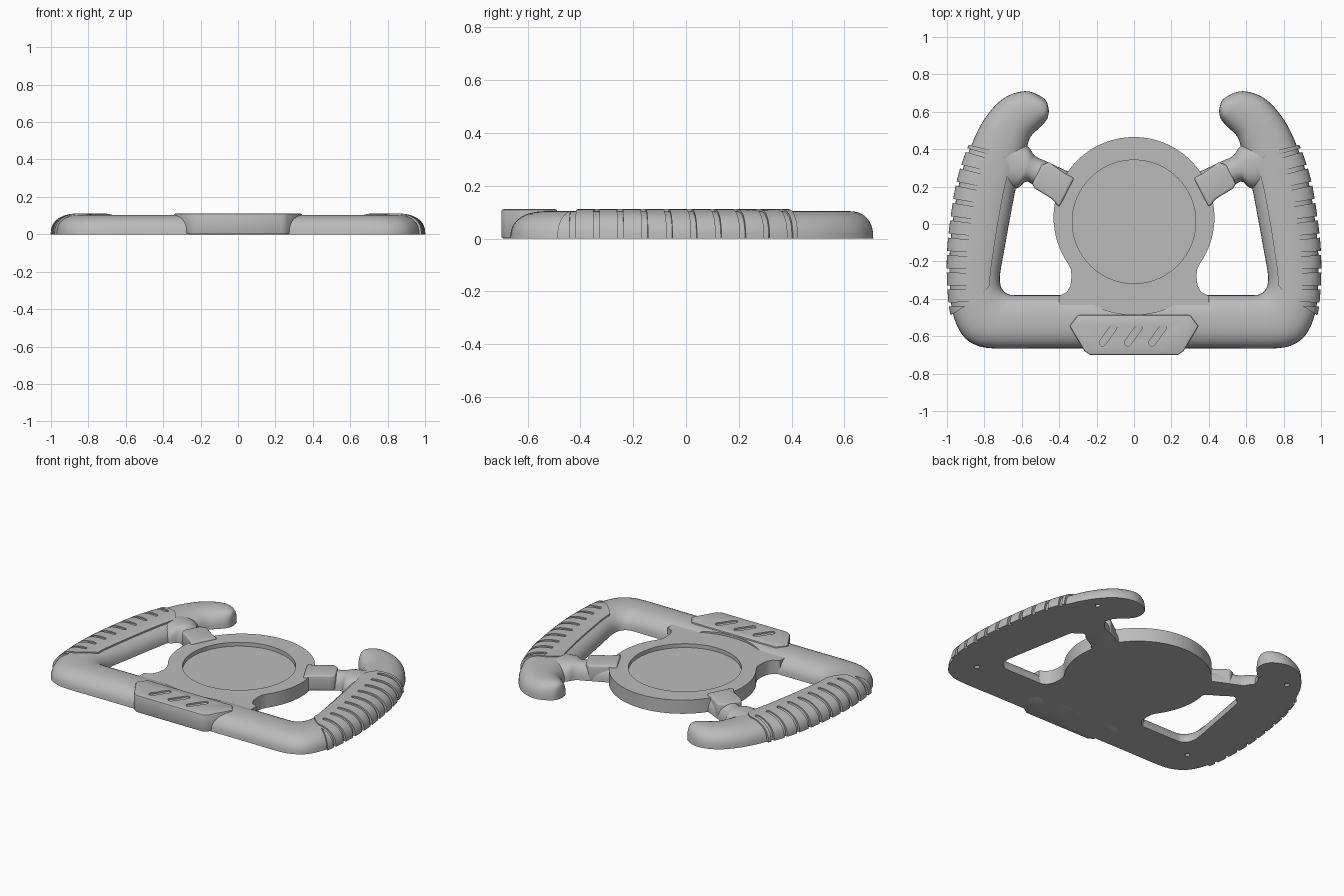
import bpy, bmesh, math
from mathutils import Vector

if "Cube" in bpy.data.objects:
    bpy.data.objects.remove(bpy.data.objects["Cube"])

grey = bpy.data.materials.new("plain_grey")
grey.use_nodes = True
COLOUR = (0.5, 0.5, 0.5, 1)
grey.diffuse_color = COLOUR
grey.node_tree.nodes["Principled BSDF"].inputs["Base Color"].default_value = COLOUR

RIM_H, HUB_H, STEPS, POWER = 0.104, 0.088, 8, 2.4


def finish(name, bm):
    bmesh.ops.recalc_face_normals(bm, faces=bm.faces)
    mesh = bpy.data.meshes.new(name)
    bm.to_mesh(mesh)
    bm.free()
    mesh.materials.append(grey)
    obj = bpy.data.objects.new(name, mesh)
    bpy.context.collection.objects.link(obj)
    return obj


def prism(name, outlines, low, high):
    """Extrude one or more flat outlines between two heights."""
    bm = bmesh.new()
    for outline in outlines:
        face = bm.faces.new([bm.verts.new((x, y, low)) for x, y in outline])
        top = bmesh.ops.extrude_face_region(bm, geom=[face])["geom"]
        verts = [v for v in top if isinstance(v, bmesh.types.BMVert)]
        bmesh.ops.translate(bm, verts=verts, vec=(0, 0, high - low))
    return finish(name, bm)


def sweep(name, rows):
    """Skin a solid through rows of points."""
    bm = bmesh.new()
    rings = [[bm.verts.new(p) for p in row] for row in rows]
    for a, b in zip(rings, rings[1:]):
        for i in range(len(a)):
            j = (i + 1) % len(a)
            bm.faces.new((a[i], a[j], b[j], b[i]))
    bm.faces.new(rings[0])
    bm.faces.new(rings[-1])
    return finish(name, bm)


def section(station, height, u_min=-1.0, grow_u=1.0, grow_z=1.0, count=18):
    """Flat-bottomed rounded section between an outer and an inner edge point."""
    outer, inner = Vector(station[:2]), Vector(station[2:])
    mid, half = (outer + inner) / 2, (outer - inner) / 2
    narrow = 1 - min(half.length / 0.11, 1)
    h = height * math.sqrt(1 - narrow ** 2) * grow_z
    end = math.acos(math.copysign(abs(u_min) ** (POWER / 2), u_min))
    pts = []
    for k in range(count + 1):
        a = end * k / count
        u = math.copysign(abs(math.cos(a)) ** (2 / POWER), math.cos(a))
        p = mid + half * u * grow_u
        pts.append((p.x, p.y, h * abs(math.sin(a)) ** (2 / POWER)))
    if u_min > -1:
        pts.append((p.x, p.y, 0))
    return pts


def smooth_path(pts):
    """Catmull-Rom refinement of a list of stations."""
    out = []
    for i in range(len(pts) - 1):
        p0, p1, p2, p3 = (pts[max(0, min(len(pts) - 1, i + d))] for d in (-1, 0, 1, 2))
        for s in range(STEPS):
            t = s / STEPS
            out.append([0.5 * (2 * b + (c - a) * t + (2 * a - 5 * b + 4 * c - d) * t * t
                               + (3 * b - a - 3 * c + d) * t ** 3)
                        for a, b, c, d in zip(p0, p1, p2, p3)])
    return out + [list(pts[-1])]


def circle(x, y, r, n=96):
    return [(x + r * math.cos(math.tau * k / n), y + r * math.sin(math.tau * k / n)) for k in range(n)]


def capsule(x, y, angle, length, r):
    """Slot outline starting at x, y and running along an angle."""
    out = []
    for k in range(18):
        a = math.pi * (k % 9) / 8 + (math.pi / 2 if k < 9 else -math.pi / 2) + angle
        d = 0 if k < 9 else length
        out.append((x + d * math.cos(angle) + r * math.cos(a), y + d * math.sin(angle) + r * math.sin(a)))
    return out


def apply(obj, kind, **settings):
    mod = obj.modifiers.new(kind.lower(), kind)
    for key, value in settings.items():
        setattr(mod, key, value)
    bpy.context.view_layer.objects.active = obj
    bpy.ops.object.modifier_apply(modifier=mod.name)


def cut(obj, cutter):
    apply(obj, 'BOOLEAN', operation='DIFFERENCE', solver='EXACT', object=cutter)
    bpy.data.objects.remove(cutter)


def bevel(obj, width, segments=2):
    apply(obj, 'BEVEL', width=width, segments=segments, limit_method='ANGLE', angle_limit=0.7)


# Rim: outer and inner edge points from horn tip to the middle of the lower bar
half_rim = smooth_path([
    (0.455, 0.61, 0.455, 0.60), (0.48, 0.67, 0.465, 0.56), (0.58, 0.71, 0.50, 0.52),
    (0.70, 0.67, 0.55, 0.47), (0.80, 0.56, 0.57, 0.42), (0.87, 0.42, 0.59, 0.35),
    (0.93, 0.24, 0.63, 0.20), (0.965, 0.04, 0.665, 0.02), (0.985, -0.15, 0.69, -0.12),
    (0.985, -0.33, 0.715, -0.26), (0.968, -0.48, 0.715, -0.32), (0.92, -0.59, 0.70, -0.355),
    (0.85, -0.645, 0.675, -0.374), (0.75, -0.665, 0.64, -0.38), (0.5, -0.665, 0.5, -0.38),
    (0, -0.665, 0, -0.38)])
stations = half_rim + [(-a, b, -c, d) for a, b, c, d in reversed(half_rim[:-1])]
rim = sweep("rim", [section(s, RIM_H) for s in stations])
cut(rim, prism("hub_clearance", [circle(0, 0, 0.485)], HUB_H - 0.003, 0.3))

# Screw holes in the flat underside
holes = [circle(side * x, y, 0.018, 4) for side in (-1, 1) for x, y in ((0.72, 0.53), (0.80, -0.47))]
cut(rim, prism("screw_hole_cutter", holes, -0.1, 0.05))

# Grips: raised shells over the outer rim, slotted down to the rim surface
first, last = 5 * STEPS, 10 * STEPS
rows = []
for i in range(first, last + 1):
    near_end = max(0, 1 - min(i - first, last - i) / 4)
    rows.append(section(half_rim[i], RIM_H, -0.55 + 0.5 * near_end ** 2, 1.1, 1.07))
grips = sweep("grips", rows)
slots = []
for i in range(10):
    t = i / 9
    slots.append(capsule(0.755 + 0.155 * t - 0.05 * t * t, 0.355 - 0.78 * t, 0.28 - 0.33 * t, 0.4, 0.011))
cut(grips, prism("slot_cutter", slots, -0.1, 0.3))
apply(grips, 'MIRROR')

# Hub disc with webs that blend into the lower bar
side = [(0.43 * math.cos(a), 0.035 + 0.43 * math.sin(a))
        for a in (math.radians(90 - 125 * k / 40) for k in range(41))]
side += [(0.338, -0.24), (0.334, -0.28), (0.34, -0.33), (0.36, -0.365), (0.40, -0.385), (0.40, -0.5)]
hub = prism("hub", [side + [(-x, y) for x, y in reversed(side[1:])]], 0, HUB_H)
cut(hub, prism("dish_cutter", [circle(0, 0.012, 0.33)], HUB_H - 0.025, 0.3))

# Spokes from hub to rim, flaring at the rim
spoke_path = smooth_path([(0.33, 0.27, 0.42, 0.13), (0.47, 0.335, 0.54, 0.21),
                          (0.53, 0.365, 0.58, 0.225), (0.575, 0.42, 0.63, 0.19), (0.68, 0.46, 0.72, 0.2)])
spokes = sweep("spokes", [section(s, 0.1) for s in spoke_path])
apply(spokes, 'MIRROR')

# Collars around the spokes
collars = prism("spoke_collars", [[(0.32, 0.245), (0.37, 0.27), (0.455, 0.332), (0.495, 0.312),
                                   (0.545, 0.215), (0.53, 0.19), (0.44, 0.135), (0.40, 0.09)]], 0, 0.1)
bevel(collars, 0.012, 3)
apply(collars, 'MIRROR')

# Front plate with three slanted slots
edge = [(0.30, -0.487), (0.345, -0.545), (0.265, -0.68), (0.235, -0.70)]
plate = prism("front_plate", [edge + [(-x, y) for x, y in reversed(edge)]], 0, 0.111)
bevel(plate, 0.008)
marks = [capsule(x - 0.033, -0.635, 0.95, 0.1, 0.018) for x in (-0.135, 0, 0.13)]
cut(plate, prism("mark_cutter", marks, 0.102, 0.3))

# Smooth shading with sharp creases
for part in (rim, grips, hub, spokes, collars, plate):
    bpy.ops.object.select_all(action='DESELECT')
    part.select_set(True)
    bpy.context.view_layer.objects.active = part
    bpy.ops.object.shade_smooth_by_angle(angle=math.radians(35))
